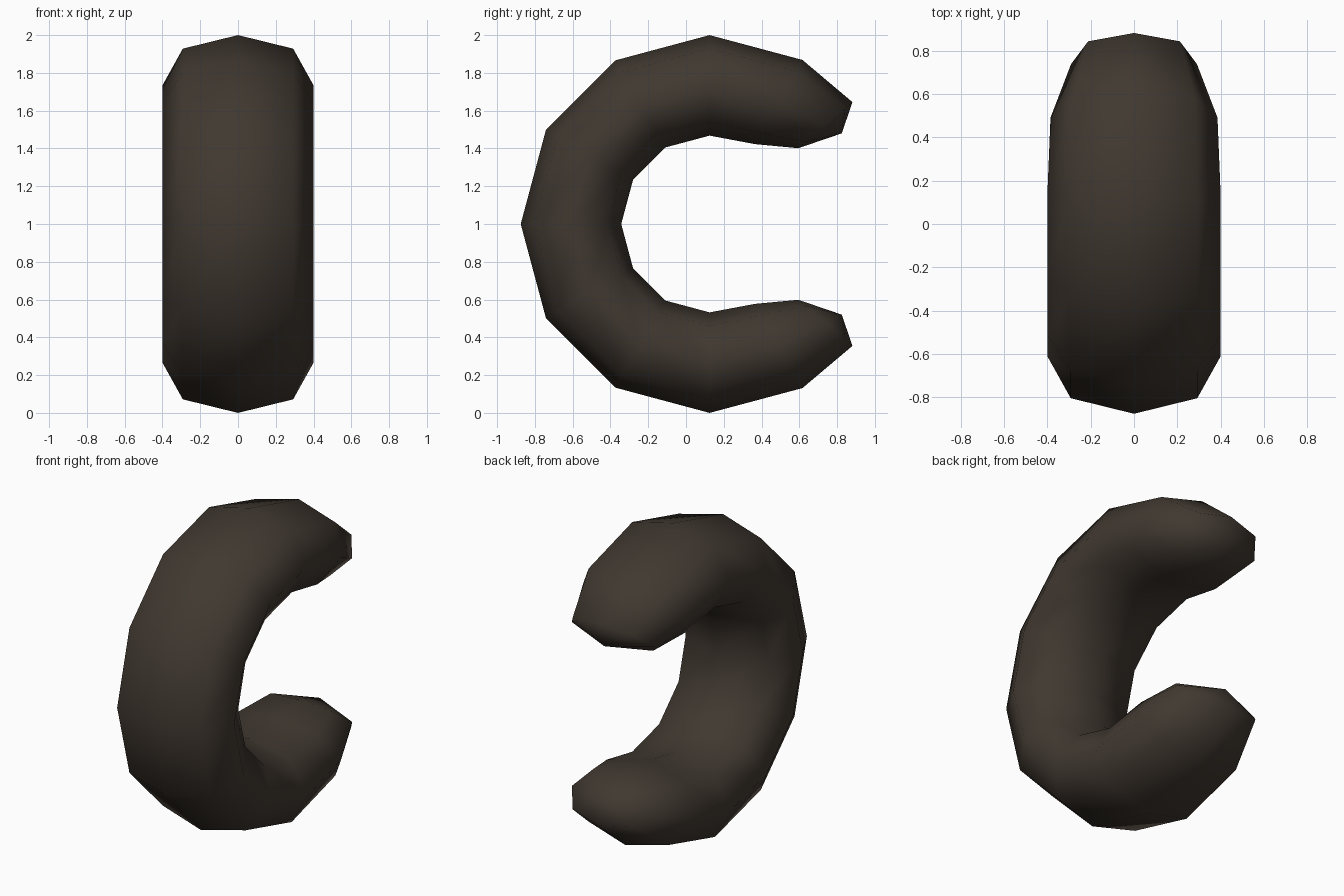
import bpy, bmesh, math

if "Cube" in bpy.data.objects:
    bpy.data.objects.remove(bpy.data.objects["Cube"])

# Material
mat = bpy.data.materials.new("dark brown")
mat.diffuse_color = (0.052, 0.040, 0.030, 1)
mat.use_nodes = True
mat.node_tree.nodes["Principled BSDF"].inputs["Base Color"].default_value = mat.diffuse_color

CY, CZ = 0.125, 1.0          # centre of the C curve
DIAG = 0.73                  # how far the diagonal section points bulge


def ring(bm, deg, mid, depth, half_w):
    """Eight-sided oval section of the tube; deg is measured from -y."""
    a = math.radians(deg)
    section = [(0, 1), (DIAG, DIAG), (1, 0), (DIAG, -DIAG),
               (0, -1), (-DIAG, -DIAG), (-1, 0), (-DIAG, DIAG)]
    verts = []
    for u, v in section:
        r = mid + v * depth
        verts.append(bm.verts.new((u * half_w, CY - r * math.cos(a), CZ + r * math.sin(a))))
    return verts


# Sections along the C: (angle, centre radius, radial half depth, half width)
half = [(30, 0.734, 0.266, 0.4), (60, 0.734, 0.266, 0.4), (90, 0.734, 0.266, 0.4),
        (119.5, 0.742, 0.256, 0.385), (139.5, 0.806, 0.188, 0.29)]
sections = [(-d, m, t, w) for d, m, t, w in reversed(half)]
sections += [(0, 0.734, 0.266, 0.4)] + half

bm = bmesh.new()
rings = [ring(bm, *s) for s in sections]
for a, b in zip(rings, rings[1:]):
    for i in range(8):
        j = (i + 1) % 8
        bm.faces.new((a[i], a[j], b[j], b[i]))

# Blunt rounded ends, each fanned to a centre point
for r, side in ((rings[0], -1), (rings[-1], 1)):
    tip = bm.verts.new((0, 0.825, CZ + side * 0.48))
    for i in range(8):
        bm.faces.new((r[i], r[(i + 1) % 8], tip))

bmesh.ops.recalc_face_normals(bm, faces=bm.faces)
for f in bm.faces:
    f.smooth = True

mesh = bpy.data.meshes.new("curved_ring")
bm.to_mesh(mesh)
bm.free()
mesh.materials.append(mat)
obj = bpy.data.objects.new("curved_ring", mesh)
bpy.context.collection.objects.link(obj)
